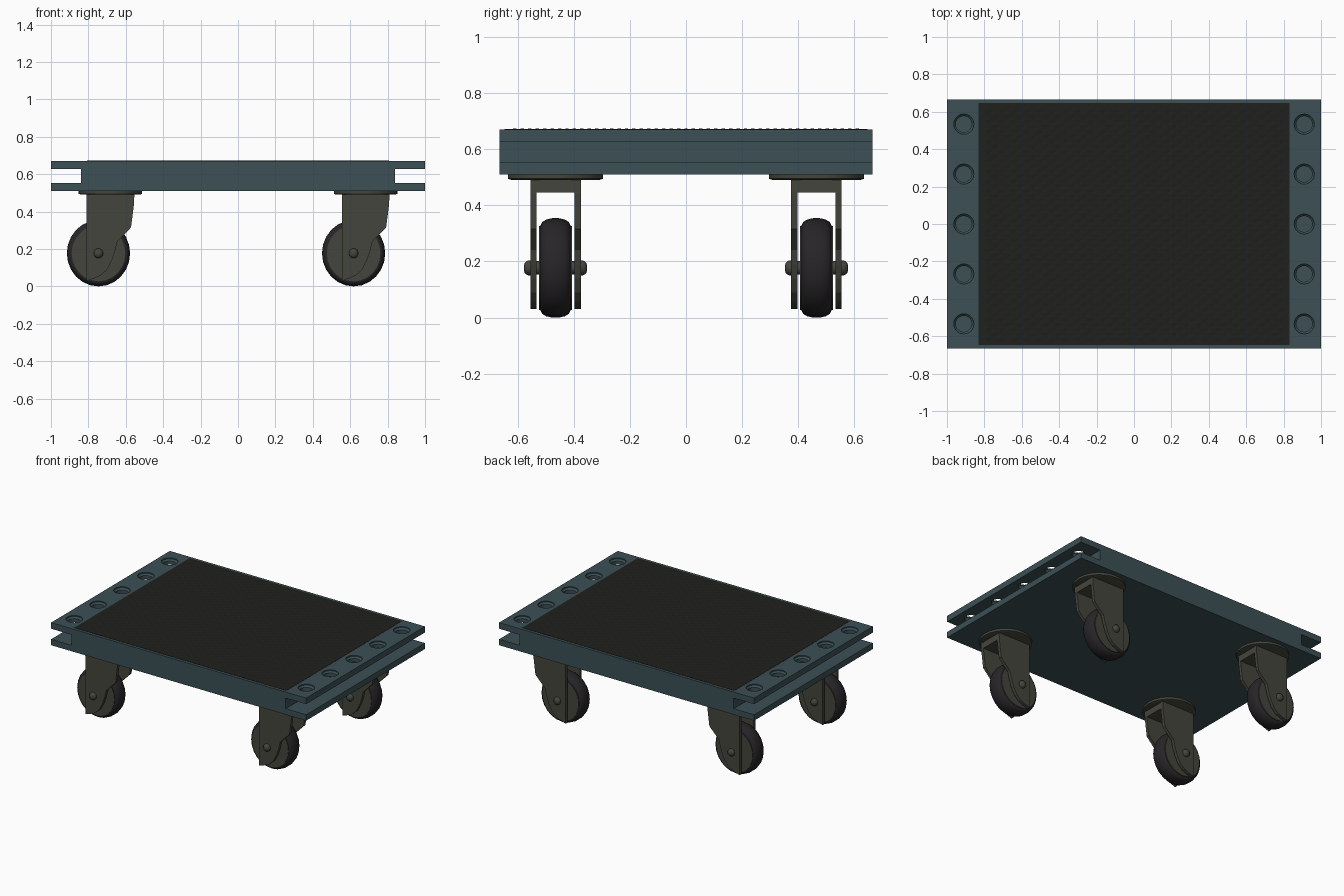
import bpy, bmesh, math
from mathutils import Matrix, Vector

if "Cube" in bpy.data.objects:
    bpy.data.objects.remove(bpy.data.objects["Cube"])


def material(name, rgb):
    m = bpy.data.materials.new(name)
    m.diffuse_color = (*rgb, 1)
    m.use_nodes = True
    m.node_tree.nodes["Principled BSDF"].inputs["Base Color"].default_value = m.diffuse_color
    return m


TEAL = material("teal_paint", (0.045, 0.08, 0.09))
METAL = material("dull_metal", (0.06, 0.06, 0.047))
RUBBER = material("rubber", (0.02, 0.018, 0.02))
MAT = material("mat_rubber", (0.014, 0.014, 0.012))


def finish(name, bm, mat, smooth=None):
    bmesh.ops.recalc_face_normals(bm, faces=bm.faces)
    me = bpy.data.meshes.new(name)
    bm.to_mesh(me)
    bm.free()
    ob = bpy.data.objects.new(name, me)
    bpy.context.collection.objects.link(ob)
    if mat:
        me.materials.append(mat)
    bpy.ops.object.select_all(action='DESELECT')
    bpy.context.view_layer.objects.active = ob
    ob.select_set(True)
    if smooth:
        bpy.ops.object.shade_smooth_by_angle(angle=math.radians(smooth))
    return ob


def extrude_y(bm, pts, y0, y1):
    """Extrude an (x, z) outline from y0 to y1."""
    f = bm.faces.new([bm.verts.new((x, y0, z)) for x, z in pts])
    r = bmesh.ops.extrude_face_region(bm, geom=[f])
    vs = [v for v in r["geom"] if isinstance(v, bmesh.types.BMVert)]
    bmesh.ops.translate(bm, verts=vs, vec=(0, y1 - y0, 0))


def box(bm, x0, x1, y0, y1, z0, z1):
    extrude_y(bm, [(x0, z0), (x1, z0), (x1, z1), (x0, z1)], y0, y1)


def lathe(bm, prof, segs, mtx):
    """Revolve (radius, height) points about z with capped ends."""
    rings = []
    for r, h in prof:
        rings.append([bm.verts.new(mtx @ Vector((
            r * math.cos(2 * math.pi * i / segs), r * math.sin(2 * math.pi * i / segs), h)))
            for i in range(segs)])
    for a, b in zip(rings, rings[1:]):
        for i in range(segs):
            j = (i + 1) % segs
            bm.faces.new((a[i], a[j], b[j], b[i]))
    bm.faces.new(rings[0])
    bm.faces.new(rings[-1])


# Deck: slab with a slot along both short ends
W, D, S = 1.0, 0.665, 0.84
Z0, Z1, Z2, Z3 = 0.51, 0.552, 0.627, 0.67
right = [(W, Z0), (W, Z1), (S, Z1), (S, Z2), (W, Z2), (W, Z3)]
bm = bmesh.new()
extrude_y(bm, right + [(-x, z) for x, z in reversed(right)], -D, D)
deck = finish("deck", bm, TEAL)

# Countersunk holes through the upper lip of each end
bm = bmesh.new()
for x in (-0.91, 0.91):
    for k in range(-2, 3):
        lathe(bm, [(0.043, 0.6), (0.043, 0.652), (0.054, 0.663), (0.054, 0.69)], 20,
              Matrix.Translation((x, k * 0.267, 0)))
cutter = finish("hole_cutter", bm, None)
cutter.hide_render = True
mod = deck.modifiers.new("holes", 'BOOLEAN')
mod.object = cutter
mod.solver = 'EXACT'
bpy.context.view_layer.objects.active = deck
bpy.ops.object.modifier_apply(modifier=mod.name)
bpy.data.objects.remove(cutter)

# Grip mat
bm = bmesh.new()
box(bm, -0.832, 0.832, -0.646, 0.646, 0.665, 0.6715)
finish("grip_mat", bm, MAT)

# Diamond tread: staggered low pyramids on the mat
bm = bmesh.new()
sx, sy = 0.068, 0.053
for i in range(-23, 24):
    for j in range(-23, 24):
        if (i + j) % 2:
            continue
        x, y = i * sx / 2, j * sy / 2
        if abs(x) > 0.795 or abs(y) > 0.615:
            continue
        base = [bm.verts.new((x + a, y + b, 0.6712)) for a, b in
                ((sx * .46, 0), (0, sy * .46), (-sx * .46, 0), (0, -sy * .46))]
        tip = bm.verts.new((x, y, 0.6735))
        for k in range(4):
            bm.faces.new((base[k], base[(k + 1) % 4], tip))
finish("mat_tread", bm, MAT)

# Casters: all trail towards -x
FORK = [(-0.127, 0.495), (0.128, 0.495), (0.126, 0.44), (0.11, 0.315), (0.037, 0.24),
        (0.025, 0.19), (0.008, 0.14), (-0.018, 0.09), (-0.052, 0.058), (-0.09, 0.042),
        (-0.127, 0.03)]
TO_Y = Matrix.Rotation(math.radians(-90), 4, 'X')
for cx, sidex in ((-0.682, "left"), (0.682, "right")):
    for cy, sidey in ((-0.465, "front"), (0.465, "back")):
        tag = f"{sidey}_{sidex}"
        parts = []

        bm = bmesh.new()
        lathe(bm, [(0.155, 0.490), (0.17, 0.495), (0.17, 0.512)], 24, Matrix())
        parts.append(finish("swivel_plate_" + tag, bm, METAL, 30))

        bm = bmesh.new()
        extrude_y(bm, FORK, -0.09, -0.068)
        extrude_y(bm, FORK, 0.068, 0.09)
        box(bm, -0.126, 0.126, -0.069, 0.069, 0.445, 0.494)
        parts.append(finish("fork_" + tag, bm, METAL))

        axis = Matrix.Translation((-0.064, 0, 0.177)) @ Matrix.Diagonal((0.955, 1, 1, 1)) @ TO_Y
        bm = bmesh.new()
        half = [(0.14, 0.05), (0.15, 0.054), (0.163, 0.048), (0.172, 0.034), (0.177, 0.013)]
        lathe(bm, [(r, -h) for r, h in half] + half[::-1], 24, axis)
        parts.append(finish("tyre_" + tag, bm, RUBBER, 50))

        bm = bmesh.new()
        lathe(bm, [(0.15, -0.058), (0.15, 0.058)], 24, axis)
        parts.append(finish("hub_" + tag, bm, METAL, 30))

        bm = bmesh.new()
        half = [(0.008, 0.113), (0.019, 0.109), (0.026, 0.1), (0.027, 0.088), (0.024, 0.086)]
        lathe(bm, [(r, -h) for r, h in half] + half[::-1], 12, axis)
        parts.append(finish("axle_" + tag, bm, METAL, 40))

        for p in parts:
            p.location = (cx, cy, 0)
